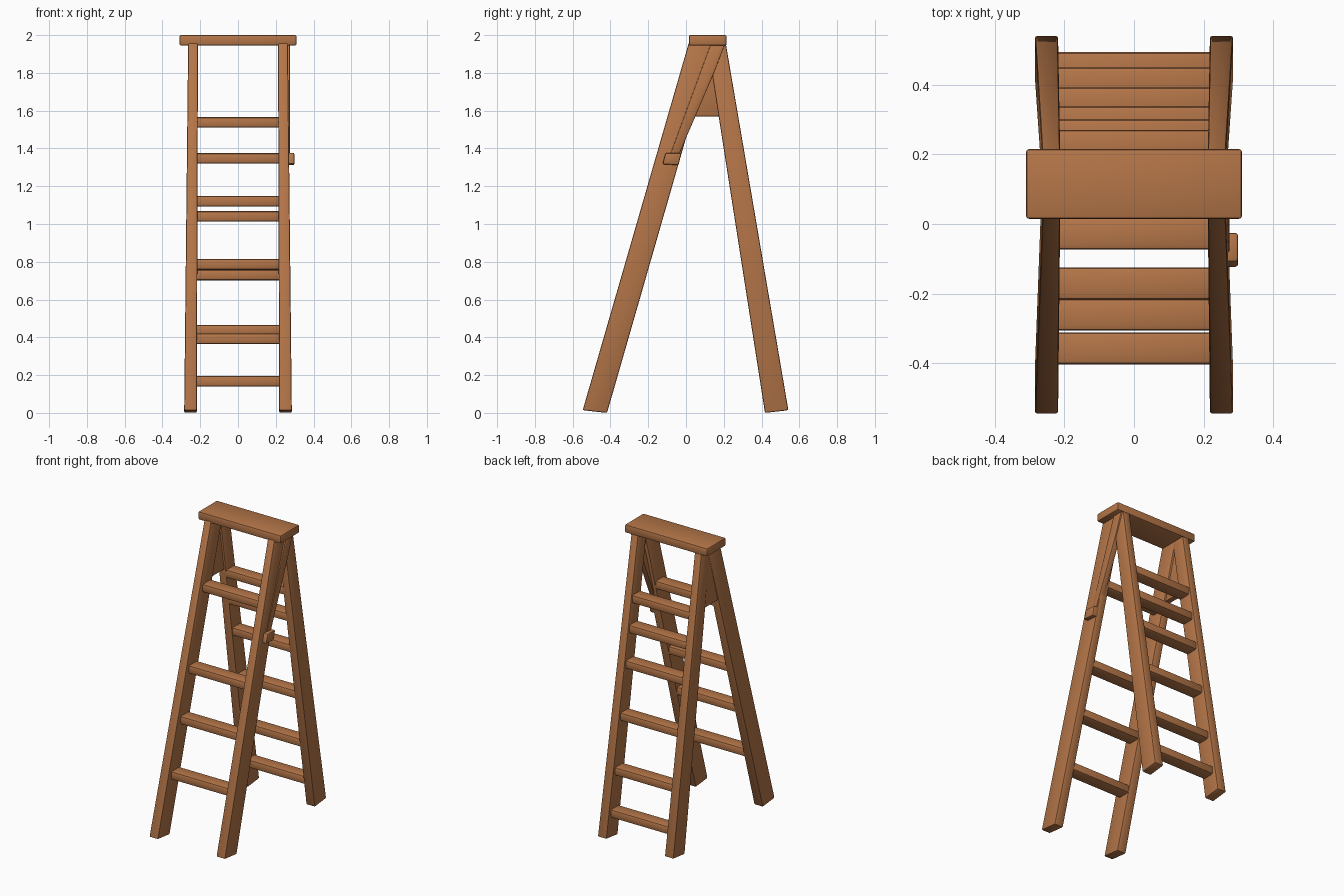
import bpy, bmesh

if "Cube" in bpy.data.objects:
    bpy.data.objects.remove(bpy.data.objects["Cube"])

wood = bpy.data.materials.new("brown wood")
wood.diffuse_color = (0.46, 0.18, 0.065, 1)
wood.use_nodes = True
wood.node_tree.nodes["Principled BSDF"].inputs["Base Color"].default_value = wood.diffuse_color


def prism(name, profile, xs, bevel=0.008, segments=2):
    """Extrude a (y, z) profile along x; xs(z) gives the two x ends at height z."""
    bm = bmesh.new()
    a = [bm.verts.new((xs(z)[0], y, z)) for y, z in profile]
    b = [bm.verts.new((xs(z)[1], y, z)) for y, z in profile]
    n = len(profile)
    bm.faces.new(a)
    bm.faces.new(b[::-1])
    for i in range(n):
        j = (i + 1) % n
        bm.faces.new((a[j], a[i], b[i], b[j]))
    bmesh.ops.recalc_face_normals(bm, faces=bm.faces)
    if bevel:
        bmesh.ops.bevel(bm, geom=bm.edges[:], offset=bevel, segments=segments,
                        profile=0.5, affect='EDGES', clamp_overlap=True)
    me = bpy.data.meshes.new(name)
    bm.to_mesh(me)
    bm.free()
    me.materials.append(wood)
    ob = bpy.data.objects.new(name, me)
    bpy.context.collection.objects.link(ob)
    bpy.context.view_layer.objects.active = ob
    ob.select_set(True)
    bpy.ops.object.shade_smooth_by_angle()
    ob.select_set(False)
    return ob


def box(y0, y1, z0, z1):
    return [(y0, z0), (y1, z0), (y1, z1), (y0, z1)]


def leg_x(side):
    # legs get slightly thinner towards the top
    def xs(z):
        t = z / 1.95
        return side * (0.218 - 0.006 * t), side * (0.285 - 0.021 * t)
    return xs


# top board
prism("top_board", box(0.015, 0.215, 1.945, 2.0), lambda z: (-0.31, 0.31))

# legs
front = [(-0.547, 0.014), (-0.418, 0.0), (0.145, 1.96), (0.015, 1.96)]
back = [(0.418, 0.0), (0.542, 0.014), (0.21, 1.96), (0.112, 1.96)]
for side, word in ((-1, "left"), (1, "right")):
    prism(f"front_leg_{word}", front, leg_x(side))
    prism(f"back_leg_{word}", back, leg_x(side))

# front treads
for i, z in enumerate((0.392, 0.73, 1.04, 1.538)):
    y = -0.47 + 0.2876 * z
    prism(f"front_tread_{i + 1}", box(y - 0.046, y + 0.046, z - 0.028, z + 0.028),
          lambda z: (-0.235, 0.235), 0.012)

# back rungs
for i, z in enumerate((0.168, 0.438, 0.787, 1.12, 1.347, 1.538)):
    y = 0.476 - 0.163 * z
    prism(f"back_rung_{i + 1}", box(y - 0.045, y + 0.045, z - 0.028, z + 0.028),
          lambda z: (-0.235, 0.235), 0.012)

# gusset plate joining the left legs
prism("left_gusset", [(0.0, 1.57), (0.19, 1.57), (0.18, 1.95), (0.07, 1.95)],
      lambda z: (-0.262, -0.225), 0.004)

# locking arm on the right with its catch
prism("right_locking_arm",
      [(-0.09, 1.35), (-0.045, 1.35), (0.14, 1.78), (0.205, 1.95), (0.13, 1.95)],
      lambda z: (0.235, 0.274), 0.004)
prism("arm_catch", [(-0.125, 1.317), (-0.04, 1.311), (-0.024, 1.375), (-0.108, 1.377)],
      lambda z: (0.255, 0.299))
